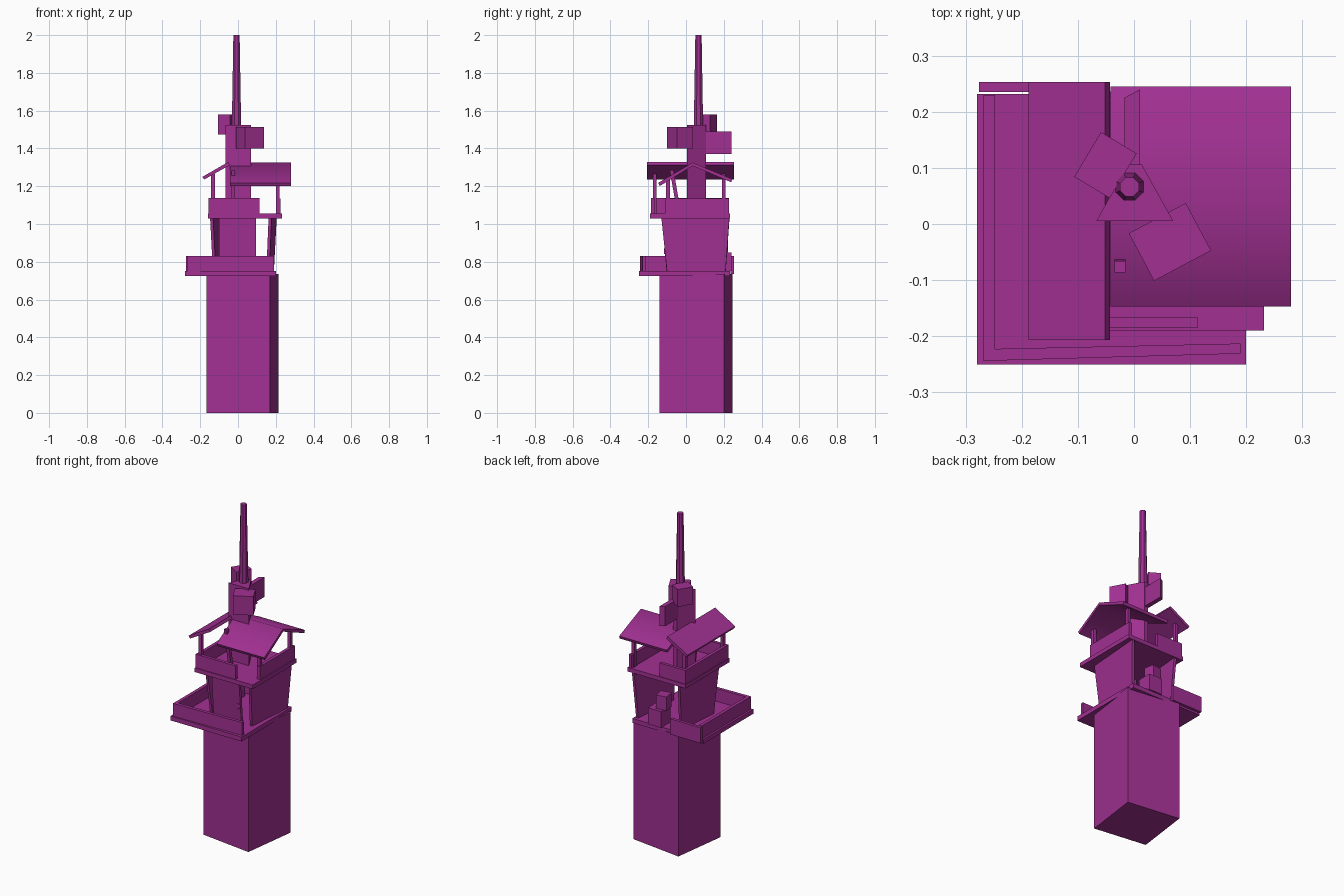
import bpy, bmesh, math
from mathutils import Matrix, Vector

if "Cube" in bpy.data.objects:
    bpy.data.objects.remove(bpy.data.objects["Cube"])

purple = bpy.data.materials.new("purple")
purple.use_nodes = True
COLOR = (0.36, 0.03, 0.29, 1)
purple.diffuse_color = COLOR
purple.node_tree.nodes["Principled BSDF"].inputs["Base Color"].default_value = COLOR


def finish(name, bm):
    bmesh.ops.recalc_face_normals(bm, faces=bm.faces[:])
    mesh = bpy.data.meshes.new(name)
    bm.to_mesh(mesh)
    bm.free()
    mesh.materials.append(purple)
    obj = bpy.data.objects.new(name, mesh)
    bpy.context.collection.objects.link(obj)
    return obj


def loft(name, low, high):
    """Closed solid between two matching rings of 3D points."""
    bm = bmesh.new()
    a = [bm.verts.new(p) for p in low]
    b = [bm.verts.new(p) for p in high]
    bm.faces.new(a)
    bm.faces.new(b)
    n = len(a)
    for i in range(n):
        j = (i + 1) % n
        bm.faces.new((a[i], a[j], b[j], b[i]))
    return finish(name, bm)


def prism(name, plan, z0, z1):
    return loft(name, [(x, y, z0) for x, y in plan], [(x, y, z1) for x, y in plan])


def box(name, x0, x1, y0, y1, z0, z1):
    return prism(name, [(x0, y0), (x1, y0), (x1, y1), (x0, y1)], z0, z1)


def turned_box(name, center, size, degrees):
    bm = bmesh.new()
    mat = (Matrix.Translation(center) @ Matrix.Rotation(math.radians(degrees), 4, 'Z')
           @ Matrix.Diagonal((*size, 1)))
    bmesh.ops.create_cube(bm, size=1, matrix=mat)
    return finish(name, bm)


def strip(start, end, thick, z):
    """Plan outline of a thin wall running between two points."""
    s, e = Vector(start), Vector(end)
    side = (e - s).normalized().orthogonal() * thick / 2
    return [(p.x, p.y, z) for p in (s - side, e - side, e + side, s + side)]


# Tower shaft, turned slightly against the decks
turned_box("tower_shaft", (0.024, 0.0525, 0.3675), (0.338, 0.346, 0.735), -7.5)

# Lower deck with rails on three sides
box("lower_deck", -0.28, 0.2, -0.25, 0.232, 0.725, 0.752)
box("lower_left_rail", -0.268, -0.248, -0.24, 0.23, 0.752, 0.83)
prism("lower_front_rail",
      [(-0.268, -0.244), (0.19, -0.231), (0.19, -0.213), (-0.268, -0.223)], 0.752, 0.83)
box("lower_back_rail", -0.276, -0.07, 0.235, 0.253, 0.735, 0.83)

# Crates at the open back of the cabin
turned_box("lower_crate", (0.045, 0.195, 0.8), (0.09, 0.09, 0.1), 0)
turned_box("upper_crate", (0.02, 0.185, 0.89), (0.065, 0.065, 0.085), 10)

# Cabin walls, flaring outward toward the top
loft("cabin_right_wall",
     strip((0.158, -0.1), (0.182, 0.21), 0.016, 0.75),
     strip((0.17, -0.13), (0.197, 0.23), 0.016, 1.035))
loft("cabin_left_wall",
     strip((-0.125, -0.08), (-0.102, 0.2), 0.016, 0.75),
     strip((-0.14, -0.11), (-0.11, 0.225), 0.016, 1.035))
loft("cabin_front_wall",
     strip((-0.1, -0.085), (0.095, -0.095), 0.016, 0.75),
     strip((-0.1, -0.105), (0.095, -0.12), 0.016, 1.035))
box("door_handle", 0.075, 0.09, -0.116, -0.1, 0.84, 0.87)

# Upper deck and rails
box("upper_deck", -0.16, 0.232, -0.19, 0.232, 1.03, 1.055)
box("upper_front_rail", -0.155, 0.113, -0.185, -0.166, 1.055, 1.138)
box("upper_left_rail", -0.157, -0.138, -0.185, 0.228, 1.055, 1.138)
box("upper_back_rail", -0.157, 0.02, 0.21, 0.228, 1.055, 1.138)
box("upper_right_rail", 0.207, 0.226, -0.11, 0.228, 1.055, 1.135)

# Roof posts
for label, x, y, top in (("front_left", -0.133, -0.165, 1.265), ("back_left", -0.133, 0.2, 1.265),
                         ("front_right", 0.211, -0.095, 1.235), ("back_right", 0.211, 0.2, 1.235)):
    h = 0.01
    box(label + "_post", x - h, x + h, y - h, y + h, 1.05, top)


def square(x, y, z, h=0.01):
    return [(x + a * h, y + b * h, z) for a, b in ((-1, -1), (1, -1), (1, 1), (-1, 1))]


loft("leaning_post", square(-0.025, -0.035, 1.05), square(-0.025, -0.076, 1.285))


# Roofs: a lean-to slab and a gable with a bent section
def side_slab(name, section, y0, y1):
    return loft(name, [(x, y0, z) for x, z in section], [(x, y1, z) for x, z in section])


side_slab("lean_to_roof", [(-0.18, 1.235), (-0.043, 1.312), (-0.052, 1.328), (-0.188, 1.25)],
          -0.207, 0.253)

ridge = [(-0.147, 1.218), (0.035, 1.325), (0.245, 1.238)]
t = 0.017
bm = bmesh.new()
rings = []
for x in (-0.042, 0.28):
    rings.append([[bm.verts.new((x, y, z)) for y, z in ridge],
                  [bm.verts.new((x, y + dy, z - t)) for (y, z), dy in zip(ridge, (0.008, 0, -0.006))]])
(tl, bl), (tr, br) = rings
for i in range(2):
    bm.faces.new((tl[i], tr[i], tr[i + 1], tl[i + 1])).smooth = True
    bm.faces.new((bl[i], bl[i + 1], br[i + 1], br[i])).smooth = True
    bm.faces.new((tl[i], tl[i + 1], bl[i + 1], bl[i]))
    bm.faces.new((tr[i], br[i], br[i + 1], tr[i + 1]))
for k in (0, 2):
    bm.faces.new((tl[k], bl[k], br[k], tr[k]))
for e in bm.edges:
    e.smooth = e.calc_face_angle(0) < math.radians(65)
finish("gable_roof", bm)

# Three-sided mast core with a cut back corner
prism("mast_core", [(-0.067, 0.005), (0.07, 0.005), (0.014, 0.106), (-0.012, 0.106)], 1.05, 1.525)

# Loudspeaker boxes and plate around the mast
turned_box("upper_left_speaker", (-0.051, 0.105, 1.528), (0.074, 0.093, 0.106), -31)
turned_box("front_right_speaker", (0.064, -0.032, 1.457), (0.115, 0.096, 0.115), 28)
prism("back_plate", [(-0.017, 0.06), (0.011, 0.06), (0.011, 0.24), (-0.017, 0.225)], 1.37, 1.49)

# Tapered eight-sided spire
bm = bmesh.new()
bmesh.ops.create_cone(bm, cap_ends=True, segments=8, radius1=0.027, radius2=0.018, depth=0.5,
                      matrix=Matrix.Translation((-0.008, 0.066, 1.75)) @ Matrix.Rotation(math.pi / 8, 4, 'Z'))
finish("spire", bm)
